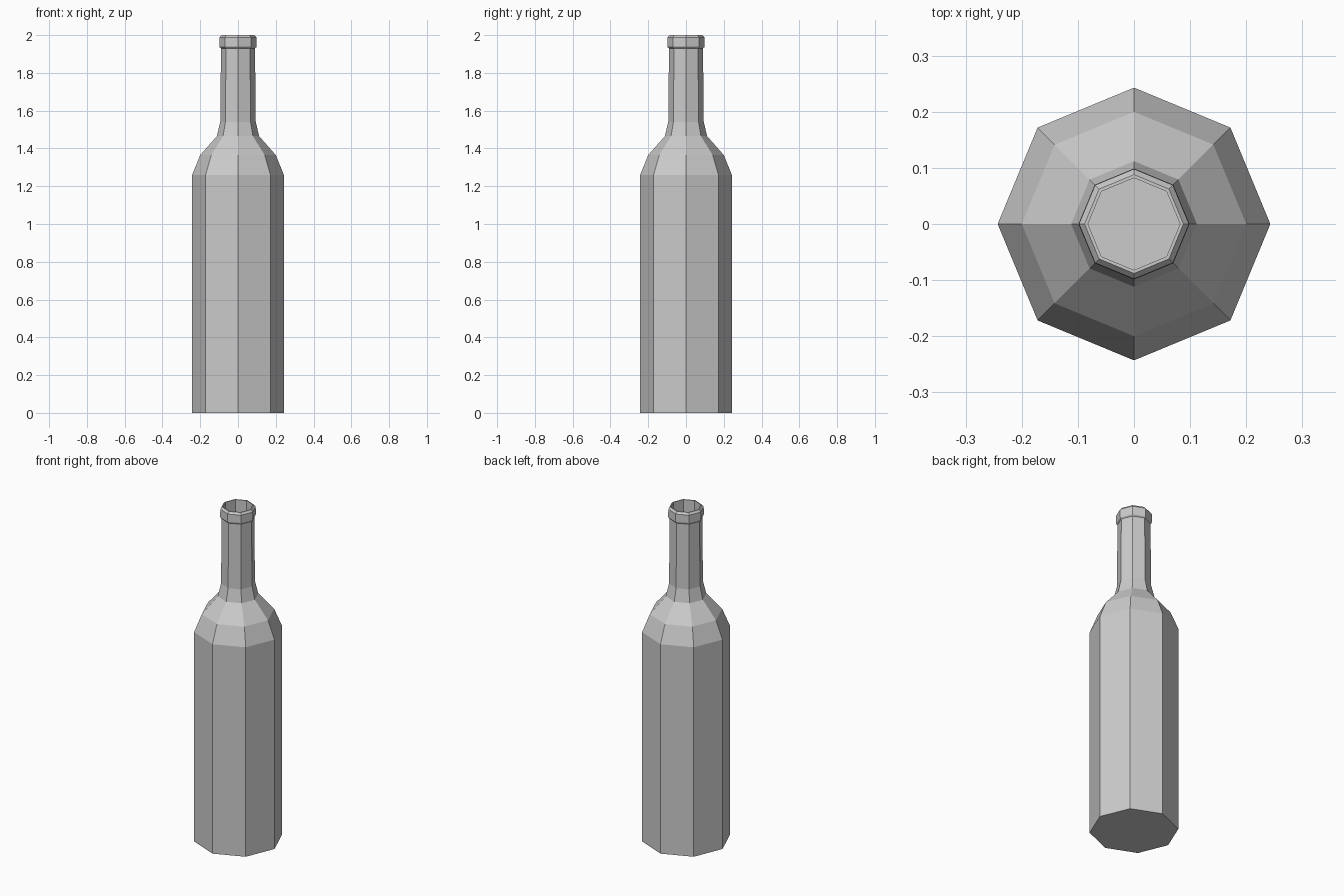
import bpy
import bmesh
from math import cos, sin, tau

SIDES = 8

cube = bpy.data.objects.get("Cube")
if cube:
    bpy.data.objects.remove(cube, do_unlink=True)

# Single grey material
grey = bpy.data.materials.new("plain_grey")
grey.use_nodes = True
colour = (0.6, 0.6, 0.6, 1)
grey.diffuse_color = colour
bsdf = next(n for n in grey.node_tree.nodes if n.type == 'BSDF_PRINCIPLED')
bsdf.inputs["Base Color"].default_value = colour
bsdf.inputs["Roughness"].default_value = 0.6


def lathe(name, profile):
    """Turn a (radius, height) profile into a faceted solid with fan caps."""
    bm = bmesh.new()
    rings = [[bm.verts.new((r * cos(tau * i / SIDES), r * sin(tau * i / SIDES), z))
              for i in range(SIDES)] for r, z in profile]
    bottom = bm.verts.new((0, 0, profile[0][1]))
    floor = bm.verts.new((0, 0, profile[-1][1]))
    for i in range(SIDES):
        j = (i + 1) % SIDES
        bm.faces.new((bottom, rings[0][j], rings[0][i]))
        for low, high in zip(rings, rings[1:]):
            bm.faces.new((low[i], low[j], high[j], high[i]))
        bm.faces.new((floor, rings[-1][i], rings[-1][j]))
    bmesh.ops.recalc_face_normals(bm, faces=bm.faces)
    mesh = bpy.data.meshes.new(name)
    bm.to_mesh(mesh)
    bm.free()
    mesh.materials.append(grey)
    obj = bpy.data.objects.new(name, mesh)
    bpy.context.collection.objects.link(obj)
    return obj


# Outside: body, shoulder, neck
outside = [(0.243, 0), (0.243, 1.26), (0.2, 1.365), (0.112, 1.465),
           (0.094, 1.54), (0.09, 1.93)]
# Raised collar with bevelled edges
collar = [(0.097, 1.936), (0.099, 1.942), (0.098, 1.988), (0.088, 2.0)]
# Inside: mouth, neck, hollow body down to the floor
inside = [(0.082, 2.0), (0.082, 1.54), (0.104, 1.46), (0.192, 1.36),
          (0.235, 1.255), (0.235, 0.01)]

lathe("bottle", outside + collar + inside)
